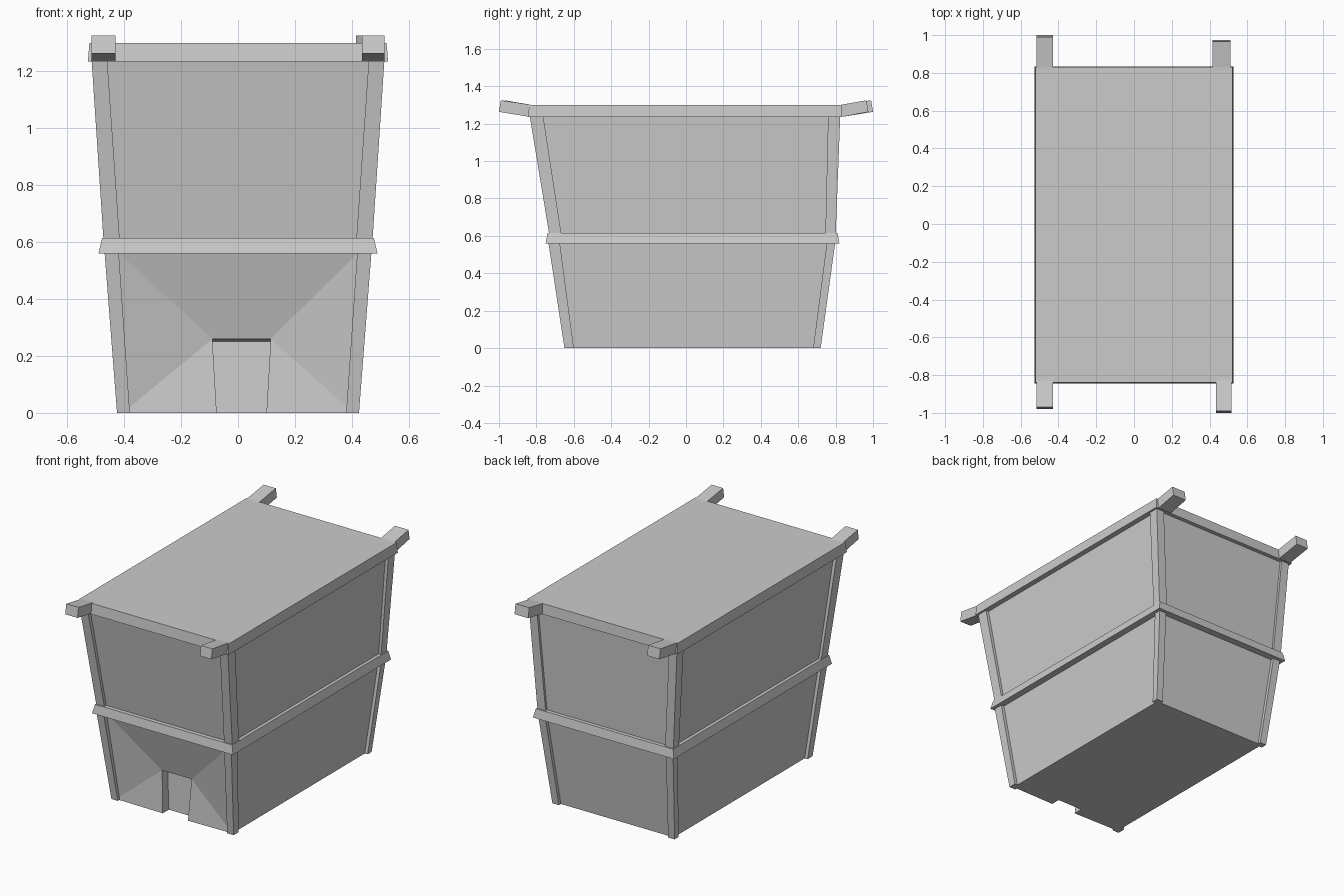
import bpy, bmesh

if "Cube" in bpy.data.objects:
    bpy.data.objects.remove(bpy.data.objects["Cube"])


def make(name, verts, faces):
    bm = bmesh.new()
    vs = [bm.verts.new(v) for v in verts]
    for f in faces:
        bm.faces.new([vs[i] for i in f])
    bmesh.ops.recalc_face_normals(bm, faces=bm.faces)
    me = bpy.data.meshes.new(name)
    bm.to_mesh(me)
    bm.free()
    ob = bpy.data.objects.new(name, me)
    bpy.context.collection.objects.link(ob)
    return ob


def ring(x0, x1, y0, y1, z):
    return [(x0, y0, z), (x1, y0, z), (x1, y1, z), (x0, y1, z)]


SIDES = [(1, 2, 6, 5), (2, 3, 7, 6), (3, 0, 4, 7)]
FRONT, BOTTOM, TOP = (0, 1, 5, 4), (3, 2, 1, 0), (4, 5, 6, 7)


def frustum(name, low, high):
    return make(name, ring(*low) + ring(*high), SIDES + [FRONT, BOTTOM, TOP])


# Upper tub panels
frustum("upper_body", (-.455, .455, -.71, .785, .59), (-.495, .495, -.815, .81, 1.26))

# Lower tub with dished front and small doorway notch
verts = ring(-.405, .405, -.635, .70, 0) + ring(-.45, .45, -.715, .78, .59)
verts += [(-.075, -.64, 0), (.10, -.64, 0), (.115, -.625, .26), (-.09, -.625, .26)]
verts += [(-.075, -.58, 0), (.10, -.58, 0), (.115, -.57, .25), (-.09, -.57, .25)]
make("lower_body", verts, SIDES + [
    TOP,
    (0, 8, 11), (9, 1, 10), (1, 5, 10), (5, 4, 11, 10), (4, 0, 11),
    (8, 12, 15, 11), (13, 9, 10, 14), (11, 15, 14, 10), (12, 13, 14, 15),
    (0, 3, 2, 1, 9, 13, 12, 8)])

# Bands around the middle and the top
frustum("middle_band", (-.49, .49, -.75, .82, .56), (-.477, .477, -.74, .81, .615))
frustum("top_lid", (-.527, .527, -.845, .835, 1.235), (-.522, .522, -.838, .83, 1.30))

# Corner posts: (z, x outer, x inner, front outer, front inner, back inner, back outer)
sections = {
    "lower": ((0, .425, .38, -.65, -.60, .68, .72),
              (.58, .47, .42, -.738, -.677, .755, .80)),
    "upper": ((.60, .472, .415, -.73, -.665, .745, .80),
              (1.25, .515, .46, -.837, -.765, .76, .825)),
}
for level, levels in sections.items():
    for sx, side in ((-1, "left"), (1, "right")):
        for k, end in ((3, "front"), (5, "back")):
            low, high = [(*sorted((sx * s[1], sx * s[2])), s[k], s[k + 1], s[0])
                         for s in levels]
            frustum(f"{level}_post_{end}_{side}", low, high)

# Upturned carrying handles: x range, tip y
for name, x0, x1, tip in (("front_left", -.515, -.43, -.98), ("front_right", .435, .515, -1.0),
                          ("back_left", -.515, -.43, 1.0), ("back_right", .415, .51, .975)):
    s = 1 if tip > 0 else -1
    profile = [(s * .80, 1.237), (s * .84, 1.237), (tip, 1.263),
               (tip - s * .01, 1.325), (s * .83, 1.301), (s * .80, 1.299)]
    n = len(profile)
    make("handle_" + name, [(x, y, z) for x in (x0, x1) for y, z in profile],
         [tuple(range(n)), tuple(range(n, 2 * n))]
         + [(i, (i + 1) % n, n + (i + 1) % n, n + i) for i in range(n)])
